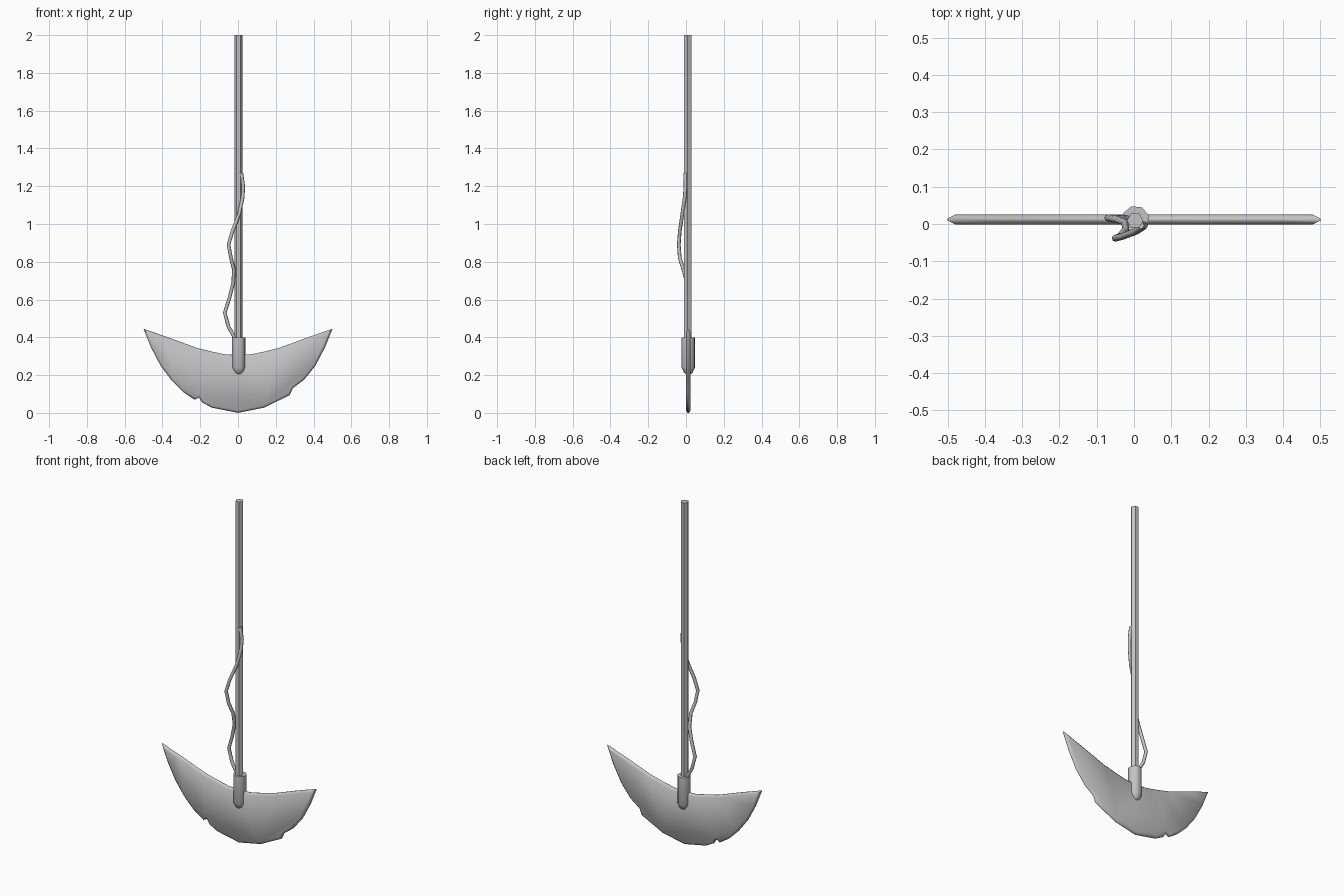
import bpy, bmesh, math
from mathutils import Vector

cube = bpy.data.objects.get("Cube")
if cube:
    bpy.data.objects.remove(cube, do_unlink=True)

grey = bpy.data.materials.new("plain_grey")
grey.use_nodes = True
grey.diffuse_color = (0.55, 0.55, 0.55, 1)
grey.node_tree.nodes["Principled BSDF"].inputs["Base Color"].default_value = (0.55, 0.55, 0.55, 1)

MID_Y = 0.012


def finish(bm, name, angle=40):
    bmesh.ops.recalc_face_normals(bm, faces=bm.faces)
    mesh = bpy.data.meshes.new(name)
    bm.to_mesh(mesh)
    bm.free()
    mesh.materials.append(grey)
    obj = bpy.data.objects.new(name, mesh)
    bpy.context.collection.objects.link(obj)
    bpy.ops.object.select_all(action='DESELECT')
    obj.select_set(True)
    bpy.context.view_layer.objects.active = obj
    bpy.ops.object.shade_smooth_by_angle(angle=math.radians(angle))
    return obj


def loft(bm, rings):
    """Skin a list of closed point rings and cap both ends."""
    loops = [[bm.verts.new(p) for p in ring] for ring in rings]
    for a, b in zip(loops, loops[1:]):
        for i in range(len(a)):
            j = (i + 1) % len(a)
            bm.faces.new((a[i], a[j], b[j], b[i]))
    bm.faces.new(loops[0])
    bm.faces.new(loops[-1])


def turned(name, x, y, sides, profile, turn=0):
    bm = bmesh.new()
    steps = [turn + math.tau * i / sides for i in range(sides)]
    loft(bm, [[(x + r * math.cos(a), y + r * math.sin(a), z) for a in steps] for r, z in profile])
    return finish(bm, name, 50)


def inset(points, width):
    """Move a counter-clockwise outline inwards, with limited mitres."""
    result = []
    for i, p in enumerate(points):
        d1 = (p - points[i - 1]).normalized()
        d2 = (points[(i + 1) % len(points)] - p).normalized()
        n1, n2 = Vector((-d1.y, d1.x)), Vector((-d2.y, d2.x))
        n = (n1 + n2).normalized()
        result.append(p + n * min(width / max(n.dot(n1), 0.1), width * 3))
    return result


# Crescent blade with chipped lower edge and bevelled rim
lower = [(-0.5, 0.445), (-0.46, 0.345), (-0.41, 0.25), (-0.35, 0.17), (-0.29, 0.11),
         (-0.23, 0.07), (-0.207, 0.082), (-0.19, 0.055), (-0.14, 0.028), (0, 0),
         (0.14, 0.028), (0.275, 0.095), (0.29, 0.13), (0.35, 0.175), (0.41, 0.25),
         (0.46, 0.345), (0.5, 0.445)]
upper = [(0.37, 0.4), (0.22, 0.345), (0.14, 0.325), (0.07, 0.31)]
upper += [(0, 0.307)] + [(-x, z) for x, z in reversed(upper)]
rim = [Vector(p) for p in lower + upper]
face = inset(rim, 0.012)
bm = bmesh.new()
loft(bm, [[(p.x, MID_Y + dy, p.y) for p in ring]
          for ring, dy in ((face, -0.013), (rim, -0.003), (rim, 0.003), (face, 0.013))])
finish(bm, "blade", 60)

# Shaft and the socket that holds the blade
turned("shaft", 0.003, 0.009, 6, [(0.022, 0.3), (0.022, 2.0)])
turned("socket", 0.004, MID_Y, 8,
       [(0.012, 0.203), (0.025, 0.215), (0.037, 0.24), (0.037, 0.4)], 0.3)

# Vine climbing the shaft
path = [(-0.012, 0.013, 0.39), (-0.05, 0.016, 0.455), (-0.07, 0.016, 0.53), (-0.045, 0.012, 0.61),
        (-0.025, 0.004, 0.69), (-0.022, -0.014, 0.76), (-0.037, -0.033, 0.82),
        (-0.05, -0.038, 0.89), (-0.03, -0.033, 0.96), (0.005, -0.02, 1.05),
        (0.025, -0.007, 1.14), (0.028, -0.003, 1.2), (0.018, -0.004, 1.27)]
bm = bmesh.new()
rings = []
for i, p in enumerate(path):
    along = (Vector(path[min(i + 1, len(path) - 1)]) - Vector(path[max(i - 1, 0)])).normalized()
    side = Vector((0, 1, 0)).cross(along).normalized()
    front = along.cross(side)
    rings.append([Vector(p) + 0.0095 * (side * math.cos(a) + front * math.sin(a))
                  for a in [math.tau * k / 8 for k in range(8)]])
loft(bm, rings)
finish(bm, "vine", 50)
